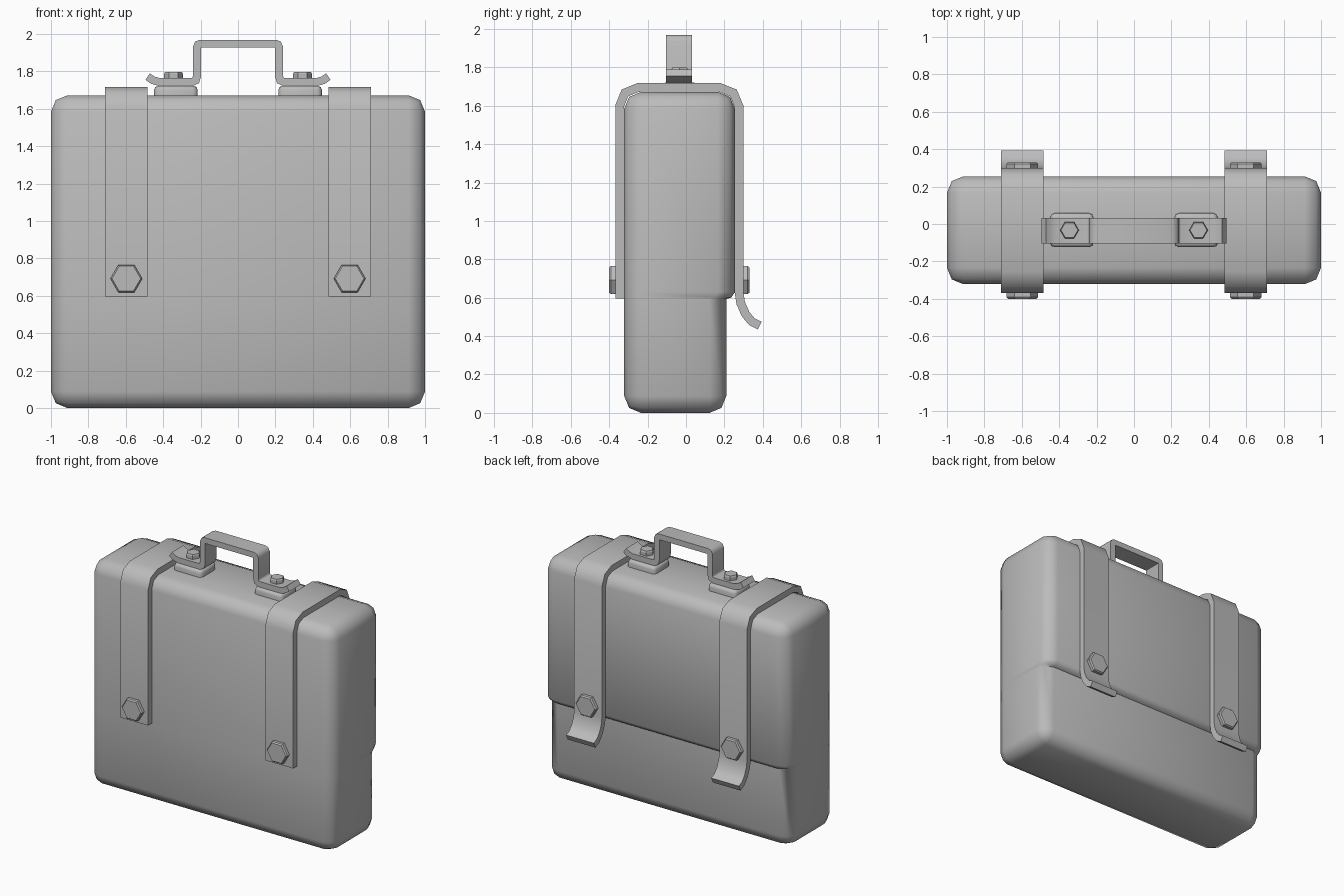
import bpy, bmesh, math
from mathutils import Vector, Matrix

if "Cube" in bpy.data.objects:
    bpy.data.objects.remove(bpy.data.objects["Cube"], do_unlink=True)

GREY = (0.5, 0.5, 0.5, 1.0)
grey = bpy.data.materials.new("plain grey")
grey.use_nodes = True
grey.diffuse_color = GREY
grey.node_tree.nodes["Principled BSDF"].inputs["Base Color"].default_value = GREY


def finish(name, bm, angle):
    """Turn a bmesh into a named, shaded object."""
    bmesh.ops.recalc_face_normals(bm, faces=bm.faces)
    mesh = bpy.data.meshes.new(name)
    bm.to_mesh(mesh)
    bm.free()
    mesh.materials.append(grey)
    obj = bpy.data.objects.new(name, mesh)
    bpy.context.collection.objects.link(obj)
    bpy.ops.object.select_all(action='DESELECT')
    obj.select_set(True)
    bpy.context.view_layer.objects.active = obj
    bpy.ops.object.shade_smooth_by_angle(angle=math.radians(angle))
    return obj


def box(lo, hi):
    lo, hi = Vector(lo), Vector(hi)
    bm = bmesh.new()
    bmesh.ops.create_cube(bm, size=1)
    bmesh.ops.scale(bm, vec=hi - lo, verts=bm.verts)
    bmesh.ops.translate(bm, vec=(lo + hi) / 2, verts=bm.verts)
    return bm


def bevel(bm, edges, width, segments):
    bmesh.ops.bevel(bm, geom=edges, offset=width, segments=segments,
                    profile=0.5, affect='EDGES')


def ribbon(name, path, thick, place, lo, hi):
    """Thicken a flat path and extrude it sideways from lo to hi."""
    pts = [Vector(p) for p in path]
    sides = ([], [])
    for i, p in enumerate(pts):
        a = (p - pts[i - 1]).normalized() if i else None
        b = (pts[i + 1] - p).normalized() if i + 1 < len(pts) else None
        a, b = a or b, b or a
        tangent = (a + b).normalized()
        normal = Vector((-tangent.y, tangent.x))
        reach = thick / 2 / max(tangent.dot(a), 0.5)
        sides[0].append(p + normal * reach)
        sides[1].append(p - normal * reach)
    bm = bmesh.new()
    rows = [[bm.verts.new(place(q, w)) for q in side]
            for side, w in ((sides[0], lo), (sides[0], hi), (sides[1], hi), (sides[1], lo))]
    for r in range(4):
        one, two = rows[r], rows[(r + 1) % 4]
        for i in range(len(pts) - 1):
            bm.faces.new((one[i], one[i + 1], two[i + 1], two[i]))
    for end in (0, -1):
        bm.faces.new([row[end] for row in rows])
    return finish(name, bm, 50)


def bolt(name, centre, radius, depth, turn):
    """Six-sided head with a chamfered rim, pointing along local z."""
    bm = bmesh.new()
    rings = []
    for scale, h in ((1, -0.01), (1, depth * 0.7), (0.9, depth)):
        rings.append([bm.verts.new((radius * scale * math.cos(k * math.pi / 3),
                                    radius * scale * math.sin(k * math.pi / 3), h))
                      for k in range(6)])
    for low, high in zip(rings, rings[1:]):
        for k in range(6):
            n = (k + 1) % 6
            bm.faces.new((low[k], low[n], high[n], high[k]))
    bm.faces.new(rings[0])
    bm.faces.new(rings[-1])
    bm.transform(Matrix.Translation(centre) @ Matrix.Rotation(turn, 4, 'X'))
    return finish(name, bm, 20)


# Rounded case, with the lower back set in under the flap
bm = box((-1, -0.322, 0), (1, 0.255, 1.672))
bevel(bm, bm.edges[:], 0.088, 2)
for z in (0.592, 0.602, 0.63):
    bmesh.ops.bisect_plane(bm, geom=bm.verts[:] + bm.edges[:] + bm.faces[:],
                           plane_co=(0, 0, z), plane_no=(0, 0, 1))
for v in bm.verts:
    if v.co.y > 0.1:
        if v.co.z < 0.597:
            v.co.y -= 0.045
        elif v.co.z < 0.61:
            v.co.y -= 0.018
finish("case_body", bm, 50)

# Straps, curling away from the case at the back
strap_path = [(-0.346, 0.597), (-0.346, 1.598), (-0.318, 1.667), (-0.25, 1.695),
              (0.177, 1.695), (0.247, 1.667), (0.276, 1.598), (0.276, 0.63),
              (0.285, 0.572), (0.31, 0.515), (0.343, 0.475), (0.384, 0.455)]
# Handle: right half, then mirrored
half = [(0.2, 1.948), (0.213, 1.943), (0.219, 1.93), (0.219, 1.775), (0.226, 1.752),
        (0.245, 1.743), (0.42, 1.743), (0.455, 1.753), (0.483, 1.772)]
handle_path = [(-x, z) for x, z in reversed(half)] + half
ribbon("handle", handle_path, 0.042, lambda q, w: (q.x, w, q.y), -0.104, 0.031)

for side, s in (("left", 1), ("right", -1)):
    x = 0.597 * s
    ribbon(side + "_strap", strap_path, 0.045,
           lambda q, w: (w, q.x, q.y), x - 0.114, x + 0.114)
    bolt(side + "_front_bolt", (x, -0.368, 0.692), 0.085, 0.032, math.pi / 2)
    bolt(side + "_back_bolt", (x, 0.298, 0.692), 0.085, 0.032, -math.pi / 2)
    bolt(side + "_handle_bolt", (0.345 * s, -0.033, 1.764), 0.05, 0.034, 0)
    # Mounting plate under the handle foot
    px = 0.332 * s
    bm = box((px - 0.116, -0.124, 1.66), (px + 0.116, 0.058, 1.722))
    bevel(bm, [e for e in bm.edges if abs(e.verts[0].co.z - e.verts[1].co.z) > 0.01], 0.025, 2)
    bevel(bm, [e for e in bm.edges if min(v.co.z for v in e.verts) > 1.7], 0.02, 2)
    finish(side + "_handle_plate", bm, 50)
